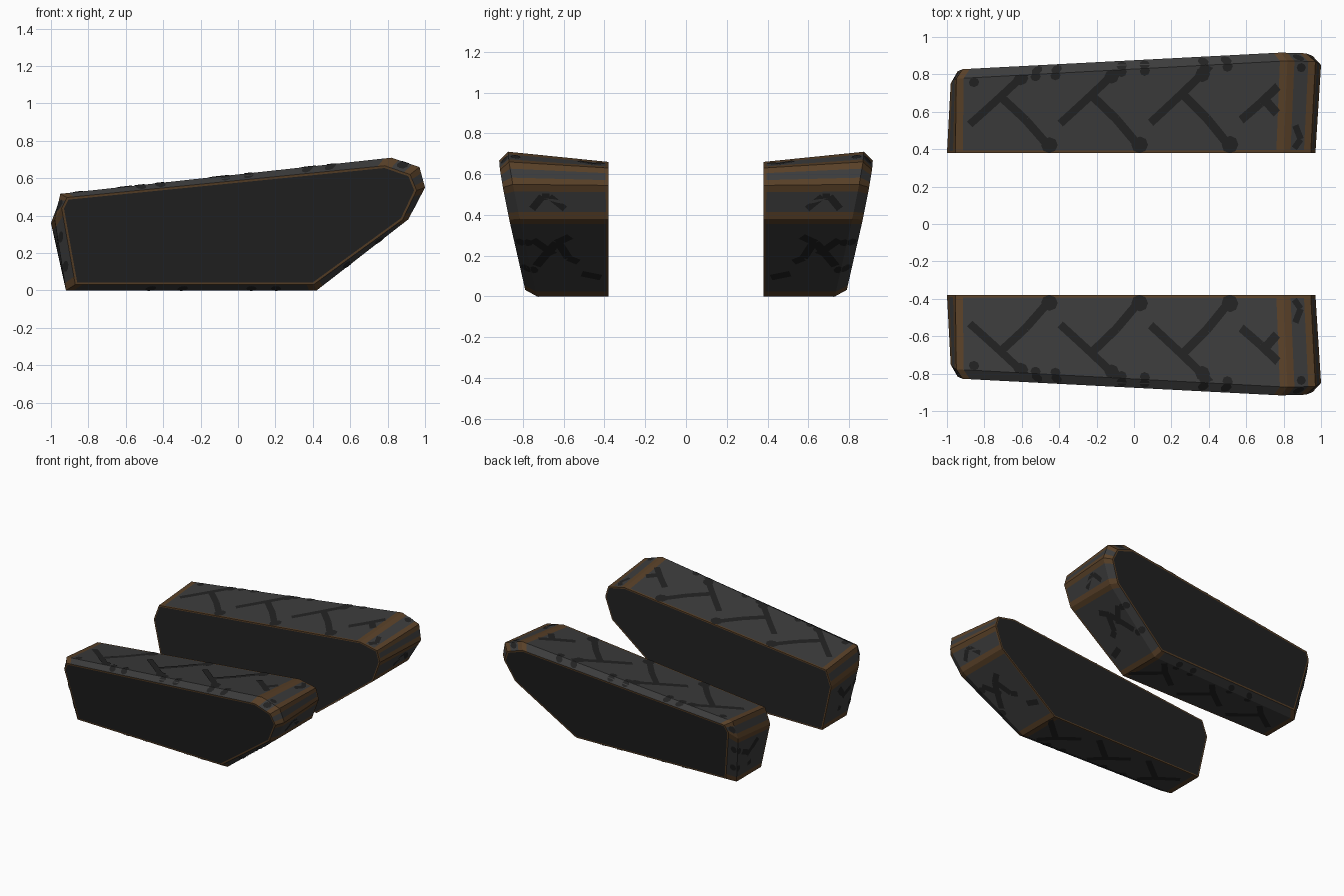
import bpy, bmesh, math
from mathutils import Vector

if "Cube" in bpy.data.objects:
    bpy.data.objects.remove(bpy.data.objects["Cube"])


def material(name, rgb):
    m = bpy.data.materials.new(name)
    m.diffuse_color = (*rgb, 1)
    m.use_nodes = True
    m.node_tree.nodes["Principled BSDF"].inputs["Base Color"].default_value = m.diffuse_color
    return m


GREY, BROWN, DARK = 0, 1, 2
MATS = [material("tread grey", (0.045, 0.045, 0.045)),
        material("worn brown", (0.100, 0.052, 0.021)),
        material("dark rubber", (0.016, 0.016, 0.016))]


def inset(loop, d):
    """Offset a counter-clockwise xz outline inwards."""
    out, n = [], len(loop)
    for i in range(n):
        p, a, b = Vector(loop[i]), Vector(loop[i - 1]), Vector(loop[(i + 1) % n])
        e1, e2 = (p - a).normalized(), (b - p).normalized()
        n1, n2 = Vector((-e1.y, e1.x)), Vector((-e2.y, e2.x))
        out.append(tuple(p + (n1 + n2) * d / (1 + n1.dot(n2))))
    return out


def flank(x, z):
    """Leaning plane of the outer flank."""
    return 0.769 + 0.034 * x + 0.181 * z


# Side outlines (x, z): inner edge, shoulder of the tread, outer flank
inner2 = [(-.92, 0), (.42, 0), (.91, .38), (.97, .545), (.945, .63), (.80, .66), (-.955, .48), (-1, .36)]
shoulder2 = [(-.92, 0), (.42, 0), (.91, .38), (1, .55), (.97, .66), (.82, .71), (-.95, .517), (-.98, .38)]
outer2 = [(-.87, .032), (.405, .032), (.88, .378), (.955, .535), (.92, .62), (.785, .667), (-.915, .497), (-.943, .44)]

inner = [Vector((x, .38, z)) for x, z in inner2]
inner_panel = [Vector((x, .38, z)) for x, z in inset(inner2, .01)]
shoulder = [Vector((x, flank(x, z) - .053, z)) for x, z in shoulder2]
outer = [Vector((x, flank(x, z), z)) for x, z in outer2]
outer_panel = [Vector((x, flank(x, z), z)) for x, z in inset(outer2, .012)]
N = len(inner)
CENTRE = Vector((0, .6, .33))


def patch(la, lb, i, u, v):
    j = (i + 1) % N
    return la[i].lerp(la[j], u).lerp(lb[i].lerp(lb[j], u), v)


def cuts(i):
    L = (shoulder[(i + 1) % N] - shoulder[i]).length
    m = min(.04, .3 * L) / L
    return [0, m, 1 - m, 1]


def finish(bm, name):
    me = bpy.data.meshes.new(name)
    bm.to_mesh(me)
    bm.free()
    for m in MATS:
        me.materials.append(m)
    ob = bpy.data.objects.new(name, me)
    bpy.context.collection.objects.link(ob)
    mod = ob.modifiers.new("other side", 'MIRROR')
    mod.use_axis = (False, True, False)
    mod.use_mirror_merge = False
    return ob


# Track body: rim, shoulder bevel, brown edging and dark side panels
bm = bmesh.new()


def add(pts, mat):
    f = bm.faces.new([bm.verts.new(p) for p in pts])
    f.material_index = mat


def band(la, lb, vs, rule):
    for i in range(N):
        us = cuts(i)
        for a in range(3):
            for b in range(len(vs) - 1):
                add([patch(la, lb, i, us[a], vs[b]), patch(la, lb, i, us[a + 1], vs[b]),
                     patch(la, lb, i, us[a + 1], vs[b + 1]), patch(la, lb, i, us[a], vs[b + 1])],
                    rule(a, b))


band(inner_panel, inner, [0, 1], lambda a, b: BROWN)
band(inner, shoulder, [0, .03, 1], lambda a, b: GREY if a == 1 and b == 1 else BROWN)
band(shoulder, outer, [0, 1], lambda a, b: GREY if a == 1 else BROWN)
band(outer, outer_panel, [0, 1], lambda a, b: BROWN)
for loop in (inner_panel, outer_panel):
    add([patch(loop, loop, i, u, 0) for i in range(N) for u in cuts(i)[:3]], DARK)
bmesh.ops.remove_doubles(bm, verts=bm.verts, dist=1e-5)
bmesh.ops.recalc_face_normals(bm, faces=bm.faces)
finish(bm, "track_body")

# Tread marks: thin dark patches lying on the rim
bm = bmesh.new()


def mark(la, lb, i, uvs):
    uvs = [(min(max(u, 0), 1), min(max(v, 0), 1)) for u, v in uvs]
    pts = [patch(la, lb, i, u, v) for u, v in uvs]
    c = sum(pts, Vector()) / len(pts)
    n = (patch(la, lb, i, 1, .5) - patch(la, lb, i, 0, .5)).cross(
        patch(la, lb, i, .5, 1) - patch(la, lb, i, .5, 0)).normalized()
    if n.dot(c - CENTRE) < 0:
        n.negate()
    f = bm.faces.new([bm.verts.new(p + n * .003) for p in pts])
    f.normal_update()
    if f.normal.dot(n) < 0:
        f.normal_flip()
    f.material_index = DARK


def size(la, lb, i):
    return ((patch(la, lb, i, 1, .5) - patch(la, lb, i, 0, .5)).length,
            (patch(la, lb, i, .5, 1) - patch(la, lb, i, .5, 0)).length)


def stroke(i, path, w=.045):
    """Polyline of (u, v) points on rim segment i."""
    L, W = size(inner, shoulder, i)
    for (u0, v0), (u1, v1) in zip(path, path[1:]):
        p, q = Vector((u0 * L, v0 * W)), Vector((u1 * L, v1 * W))
        d = (q - p).normalized()
        s = Vector((-d.y, d.x)) * w / 2
        for k in range(4):
            a, b = p.lerp(q, k / 4), p.lerp(q, (k + 1) / 4)
            mark(inner, shoulder, i, [(r.x / L, r.y / W) for r in (a - s, b - s, b + s, a + s)])


def blob(la, lb, i, u, v, r=.028):
    L, W = size(la, lb, i)
    mark(la, lb, i, [(u + r * math.cos(t * math.pi / 4) / L, v + r * math.sin(t * math.pi / 4) / W)
                     for t in range(8)])


def top(x, y):
    u = (.81 - x) / 1.765
    return u, (y - .38) / (.337 + .05 * (x + .95) / 1.77 + .055)


# branching marks on the top
for k in range(4):
    x = -.88 + .485 * k
    if k < 3:
        stroke(5, [top(x, .53), top(x + .16, .67), top(x + .26, .76), top(x + .31, .81)])
        stroke(5, [top(x + .16, .675), top(x + .30, .55), top(x + .43, .41)])
        blob(inner, shoulder, 5, *top(x + .43, .42), .045)
        blob(inner, shoulder, 5, *top(x + .27, .765), .04)
    else:
        stroke(5, [top(x, .54), top(x + .10, .62), top(x + .19, .70)])
        stroke(5, [top(x + .12, .64), top(x + .19, .57)])
blob(inner, shoulder, 5, *top(-.86, .75))
# branching marks below
for k in range(3):
    u = .06 + .34 * k
    stroke(0, [(u, .35), (u + .12, .7), (u + .18, .95)])
    stroke(0, [(u + .11, .66), (u + .26, .15)])
# slope, nose and tail marks
stroke(1, [(.78, .45), (.70, .62), (.40, .92)])
stroke(1, [(.70, .6), (.50, .5), (.45, .38)])
stroke(1, [(.55, .68), (.74, .9)])
stroke(1, [(.25, .1), (.3, .35)])
stroke(2, [(.3, .48), (.66, .63), (.66, .71), (.3, .84)], .035)
stroke(4, [(.62, .05), (.4, .15), (.62, .3)], .035)
blob(inner, shoulder, 4, .5, .93, .025)
stroke(7, [(.2, .35), (.45, .6), (.35, .85)])
stroke(7, [(.45, .6), (.75, .55)])
# spots along the shoulder
for i, us in ((5, [.18, .25, .43, .50, .70, .76]), (0, [.33, .46, .74, .84]),
              (1, [.35, .7]), (7, [.3, .7]), (4, [.5]), (6, [.5])):
    for u in us:
        blob(shoulder, outer, i, u, .4)
        if i in (0, 1, 5, 7):
            blob(inner, shoulder, i, u, .975)
finish(bm, "tread_marks")
